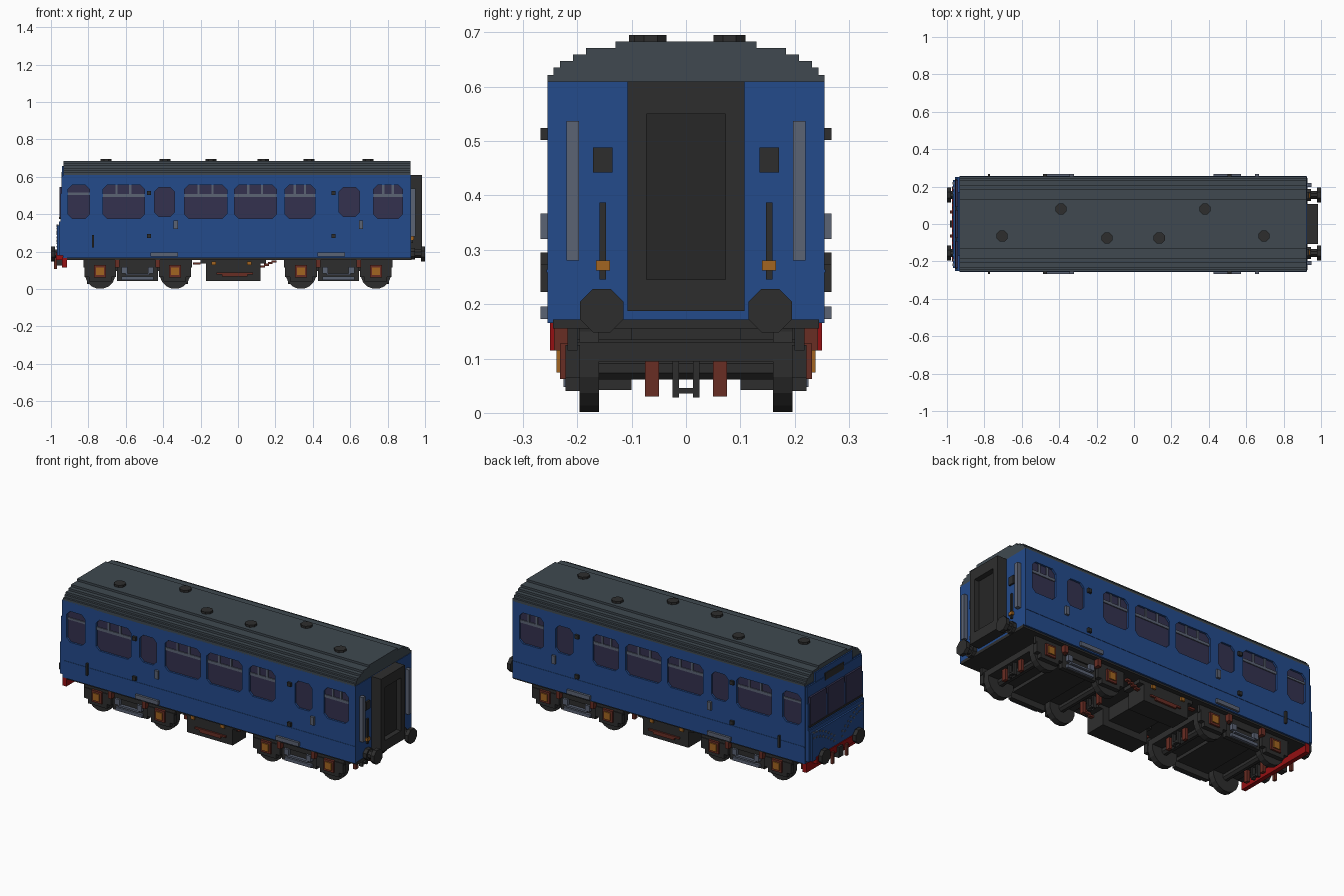
import bpy, bmesh, math
from mathutils import Matrix, Vector

cube = bpy.data.objects.get("Cube")
if cube:
    bpy.data.objects.remove(cube, do_unlink=True)


def material(name, r, g, b):
    m = bpy.data.materials.new(name)
    m.use_nodes = True
    m.diffuse_color = (r, g, b, 1)
    bsdf = next(n for n in m.node_tree.nodes if n.type == 'BSDF_PRINCIPLED')
    bsdf.inputs["Base Color"].default_value = (r, g, b, 1)
    return m


BLUE = material("coach blue", 0.017, 0.069, 0.26)
ROOF = material("slate grey", 0.050, 0.066, 0.080)
DARK = material("charcoal", 0.027, 0.027, 0.027)
BLACK = material("soft black", 0.020, 0.020, 0.020)
GLASS = material("tinted glass", 0.034, 0.031, 0.078)
STEEL = material("steel grey", 0.105, 0.125, 0.175)
RUST = material("rust brown", 0.14, 0.026, 0.017)
ORANGE = material("ochre", 0.36, 0.13, 0.015)
RED = material("beam red", 0.30, 0.005, 0.006)


def finish(name, bm, mat):
    bmesh.ops.recalc_face_normals(bm, faces=bm.faces)
    me = bpy.data.meshes.new(name)
    bm.to_mesh(me)
    bm.free()
    me.materials.append(mat)
    ob = bpy.data.objects.new(name, me)
    bpy.context.collection.objects.link(ob)
    return ob


def add_box(bm, b):
    x0, x1, y0, y1, z0, z1 = b
    m = Matrix.Translation(((x0 + x1) / 2, (y0 + y1) / 2, (z0 + z1) / 2)) @ \
        Matrix.Diagonal((x1 - x0, y1 - y0, z1 - z0, 1))
    bmesh.ops.create_cube(bm, size=1, matrix=m)


def boxes(name, mat, items, mirror=False):
    """One object from boxes (x0, x1, y0, y1, z0, z1), optionally mirrored in y."""
    bm = bmesh.new()
    for b in items:
        add_box(bm, b)
        if mirror:
            add_box(bm, (b[0], b[1], -b[3], -b[2], b[4], b[5]))
    return finish(name, bm, mat)


def add_prism(bm, pts, axis, a, b):
    """Extrude a 2D outline along x (points are y,z), y (x,z)."""
    place = (lambda p: (a, p[0], p[1])) if axis == 'x' else (lambda p: (p[0], a, p[1]))
    f = bm.faces.new([bm.verts.new(place(p)) for p in pts])
    new = bmesh.ops.extrude_face_region(bm, geom=[f])["geom"]
    off = Vector((b - a, 0, 0)) if axis == 'x' else Vector((0, b - a, 0))
    bmesh.ops.translate(bm, vec=off, verts=[v for v in new if isinstance(v, bmesh.types.BMVert)])


def add_cyl(bm, axis, centre, r, depth, n=16):
    rot = {'x': Matrix.Rotation(math.pi / 2, 4, 'Y'), 'y': Matrix.Rotation(math.pi / 2, 4, 'X'),
           'z': Matrix.Identity(4)}[axis]
    turn = Matrix.Rotation(math.pi / n, 4, 'Z')
    bmesh.ops.create_cone(bm, cap_ends=True, segments=n, radius1=r, radius2=r, depth=depth,
                          matrix=Matrix.Translation(centre) @ rot @ turn)


def octagon(x0, x1, z0, z1, c=0.022):
    return [(x0 + c, z0), (x1 - c, z0), (x1, z0 + c), (x1, z1 - c),
            (x1 - c, z1), (x0 + c, z1), (x0, z1 - c), (x0, z0 + c)]


# Body shell with recessed window openings: (x0, x1, z0, z1)
saloon = [(-0.723, -0.50), (-0.286, -0.06), (-0.02, 0.205), (0.25, 0.413), (0.725, 0.88)]
doors = [(-0.446, -0.34), (0.54, 0.65)]
windows = [(a, b, 0.378, 0.555) for a, b in saloon + [(-0.91, -0.793)]]
windows += [(a, b, 0.388, 0.543) for a, b in doors]
body = boxes("body", BLUE, [(-0.935, 0.925, -0.255, 0.255, 0.165, 0.61)])
cut = bmesh.new()
for w in windows:
    for s in (-1, 1):
        add_prism(cut, octagon(*w), 'y', s * 0.24, s * 0.28)
cutter = finish("window_cutter", cut, BLUE)
cutter.hide_render = True
mod = body.modifiers.new("openings", 'BOOLEAN')
mod.operation, mod.solver, mod.object = 'DIFFERENCE', 'EXACT', cutter
bpy.context.view_layer.objects.active = body
bpy.ops.object.modifier_apply(modifier=mod.name)
bpy.data.objects.remove(cutter, do_unlink=True)

bm = bmesh.new()
for w in windows:
    for s in (-1, 1):
        add_prism(bm, octagon(*w), 'y', s * 0.239, s * 0.244)
finish("side_glass", bm, GLASS)

# Window vents
bars = [(-0.91, -0.793, 0.243, 0.249, 0.503, 0.515)]
for a, b in saloon:
    bars.append((a, b, 0.243, 0.249, 0.492, 0.508))
    for t in (0.33, 0.66):
        x = a + (b - a) * t
        bars.append((x - 0.006, x + 0.006, 0.243, 0.249, 0.508, 0.555))
boxes("window_vents", STEEL, bars, True)

# Roof with stepped shoulders, and vents
steps = [(0.255, 0.605, 0.622), (0.244, 0.622, 0.635), (0.232, 0.635, 0.647),
         (0.208, 0.647, 0.659), (0.184, 0.659, 0.671), (0.130, 0.671, 0.683)]
right = [p for w, z0, z1 in steps for p in ((w, z0), (w, z1))]
bm = bmesh.new()
add_prism(bm, right + [(-y, z) for y, z in reversed(right)], 'x', -0.932, 0.922)
finish("roof", bm, ROOF)
bm = bmesh.new()
for x, y in [(-0.705, -0.065), (-0.39, 0.08), (-0.145, -0.075),
             (0.135, -0.075), (0.38, 0.08), (0.695, -0.065)]:
    add_cyl(bm, 'z', (x, y, 0.687), 0.032, 0.016, 8)
finish("roof_vents", bm, DARK)

# Side fittings: waist line, hinges, handles, foot steps
boxes("waist_line", BLUE, [(-0.93, 0.923, 0.25, 0.257, 0.258, 0.264)], True)
boxes("door_hinges", DARK, [(x - 0.011, x + 0.011, 0.25, 0.268, z - 0.011, z + 0.011)
                            for x in (-0.475, 0.51) for z in (0.513, 0.284)]
      + [(-0.78, -0.77, 0.25, 0.268, 0.222, 0.29)], True)
boxes("door_handles", STEEL, [(x - 0.011, x + 0.011, 0.25, 0.268, 0.32, 0.367)
                              for x in (-0.333, 0.657)], True)
boxes("foot_steps", STEEL, [(a, a + 0.147, 0.25, 0.268, 0.173, 0.196)
                            for a in (-0.467, 0.425)], True)

# Cab end: stepped nose, windows, destination box, whisker dashes
boxes("cab_nose", BLUE, [(-0.957, -0.93, -0.25, 0.25, 0.18, 0.36),
                         (-0.967, -0.95, -0.235, 0.235, 0.18, 0.34),
                         (-0.950, -0.93, -0.25, 0.25, 0.36, 0.51),
                         (-0.943, -0.93, -0.25, 0.25, 0.51, 0.605),
                         (-0.940, -0.92, -0.17, 0.17, 0.605, 0.658)])
boxes("cab_glass", GLASS, [(-0.954, -0.94, a, b, 0.385, 0.545)
                           for a, b in ((-0.235, -0.09), (-0.075, 0.075), (0.09, 0.235))])
boxes("cab_window_sill", DARK, [(-0.956, -0.94, -0.24, 0.24, 0.374, 0.385)])
boxes("destination_box", DARK, [(-0.945, -0.93, -0.085, 0.085, 0.585, 0.625)])
dashes = []
for i in range(8):
    y = 0.03 + i * 0.026
    z = 0.225 + 0.085 * math.sin(i / 7 * math.pi / 2)
    for dz in (0, 0.03):
        dashes.append((-0.970, -0.96, y, y + 0.012, z + dz - 0.004, z + dz + 0.004))
boxes("whisker_dashes", STEEL, dashes, True)
boxes("buffer_beam", RED, [(-0.94, -0.915, -0.25, 0.25, 0.115, 0.168),
                           (-0.972, -0.935, -0.2, 0.2, 0.155, 0.195)])
boxes("cab_hoses", RUST, [(-0.983, -0.968, 0.055, 0.072, 0.108, 0.175)], True)
boxes("cab_coupling", DARK, [(-0.985, -0.94, -0.02, 0.02, 0.125, 0.185)])

# Gangway end: surround, inset door, rails, lamps
boxes("gangway", DARK, [(0.92, 0.985, 0.073, 0.108, 0.187, 0.61),
                        (0.92, 0.985, 0, 0.073, 0.55, 0.61),
                        (0.92, 0.985, 0, 0.073, 0.187, 0.245)], True)
boxes("gangway_door", BLACK, [(0.92, 0.955, -0.075, 0.075, 0.24, 0.555)])
boxes("end_handrails", STEEL, [(0.92, 0.948, 0.197, 0.22, 0.28, 0.537)], True)
boxes("end_lamp_boxes", DARK, [(0.92, 0.935, 0.135, 0.171, 0.442, 0.488)], True)
boxes("end_cables", DARK, [(0.92, 0.935, 0.147, 0.159, 0.245, 0.387)], True)
boxes("cable_sockets", ORANGE, [(0.92, 0.94, 0.14, 0.166, 0.262, 0.28)], True)

# Buffers at both ends
bm = bmesh.new()
for e in (-1, 1):
    for s in (-1, 1):
        add_cyl(bm, 'x', (e * 0.989, s * 0.155, 0.188), 0.043, 0.022, 8)
        add_cyl(bm, 'x', (e * 0.952, s * 0.155, 0.188), 0.024, 0.064, 8)
        add_cyl(bm, 'x', (e * 0.925 + 0.005 * e, s * 0.155, 0.188), 0.034, 0.035, 8)
finish("buffers", bm, DARK)

# Underframe and side equipment boxes
boxes("underframe", DARK, [(-0.915, 0.928, -0.245, 0.245, 0.155, 0.172)])
boxes("equipment_boxes", DARK, [(-0.17, 0.12, 0.1, 0.22, 0.042, 0.16),
                                (-0.20, 0.15, 0.1, 0.22, 0.135, 0.16)], True)
boxes("equipment_cross_member", DARK, [(-0.12, 0.08, -0.1, 0.1, 0.08, 0.16)])
boxes("equipment_pipes", RUST, [(-0.115, 0.08, 0.21, 0.23, 0.078, 0.088),
                                (-0.085, 0.05, 0.21, 0.23, 0.066, 0.078)]
      + [(0.12 + 0.02 * i, 0.145 + 0.02 * i, 0.17, 0.19, 0.115 + 0.009 * i, 0.126 + 0.009 * i)
         for i in range(4)]
      + [(-0.24, -0.2, 0.17, 0.19, 0.13, 0.142)], True)
boxes("equipment_taps", ORANGE, [(x - 0.012, x + 0.012, 0.21, 0.23, 0.128, 0.148)
                                 for x in (-0.13, 0.06)], True)

# Bogies
wheels, frame, rust, ochre, spring = bmesh.new(), [], [], [], []
for c in (-0.537, 0.537):
    frame += [(c - 0.29, c + 0.29, 0.2, 0.218, 0.115, 0.16),
              (c - 0.11, c + 0.11, 0.185, 0.21, 0.042, 0.12),
              (c - 0.28, c + 0.28, 0, 0.2, 0.095, 0.13),
              (c - 0.1, c + 0.1, 0, 0.19, 0.076, 0.135)]
    spring += [(c - 0.085, c + 0.085, 0.205, 0.225, 0.048, 0.066),
               (c - 0.065, c + 0.065, 0.205, 0.228, 0.074, 0.084),
               (c - 0.085, c - 0.055, 0.205, 0.23, 0.084, 0.118),
               (c + 0.055, c + 0.085, 0.205, 0.23, 0.084, 0.118)]
    for d in (-1, 1):
        x = c + d * 0.2
        for s in (-1, 1):
            add_cyl(wheels, 'y', (x, s * 0.178, 0.082), 0.082, 0.036)
        add_cyl(wheels, 'y', (x, 0, 0.082), 0.022, 0.36, 8)
        frame += [(x - 0.085, x + 0.085, 0.195, 0.222, 0.065, 0.125),
                  (x - 0.06, x + 0.06, 0.195, 0.222, 0.04, 0.065)]
        rust += [(x - 0.032, x + 0.032, 0.2, 0.232, 0.062, 0.128),
                 (x - d * 0.092 - 0.012, x - d * 0.092 + 0.012, 0.205, 0.243, 0.115, 0.163),
                 (x + d * 0.055 - 0.009, x + d * 0.055 + 0.009, 0.05, 0.075, 0.03, 0.115)]
        ochre.append((x - 0.021, x + 0.021, 0.205, 0.238, 0.074, 0.116))
        frame += [(x + d * 0.06 - 0.01, x + d * 0.06 + 0.01, 0.013, 0.025, 0.028, 0.125),
                  (x + d * 0.06 - 0.01, x + d * 0.06 + 0.01, 0, 0.013, 0.036, 0.046)]
finish("wheelsets", wheels, DARK)
boxes("bogie_frames", DARK, frame, True)
boxes("bogie_brakes", RUST, rust, True)
boxes("axle_boxes", ORANGE, ochre, True)
boxes("bogie_springs", STEEL, spring, True)
